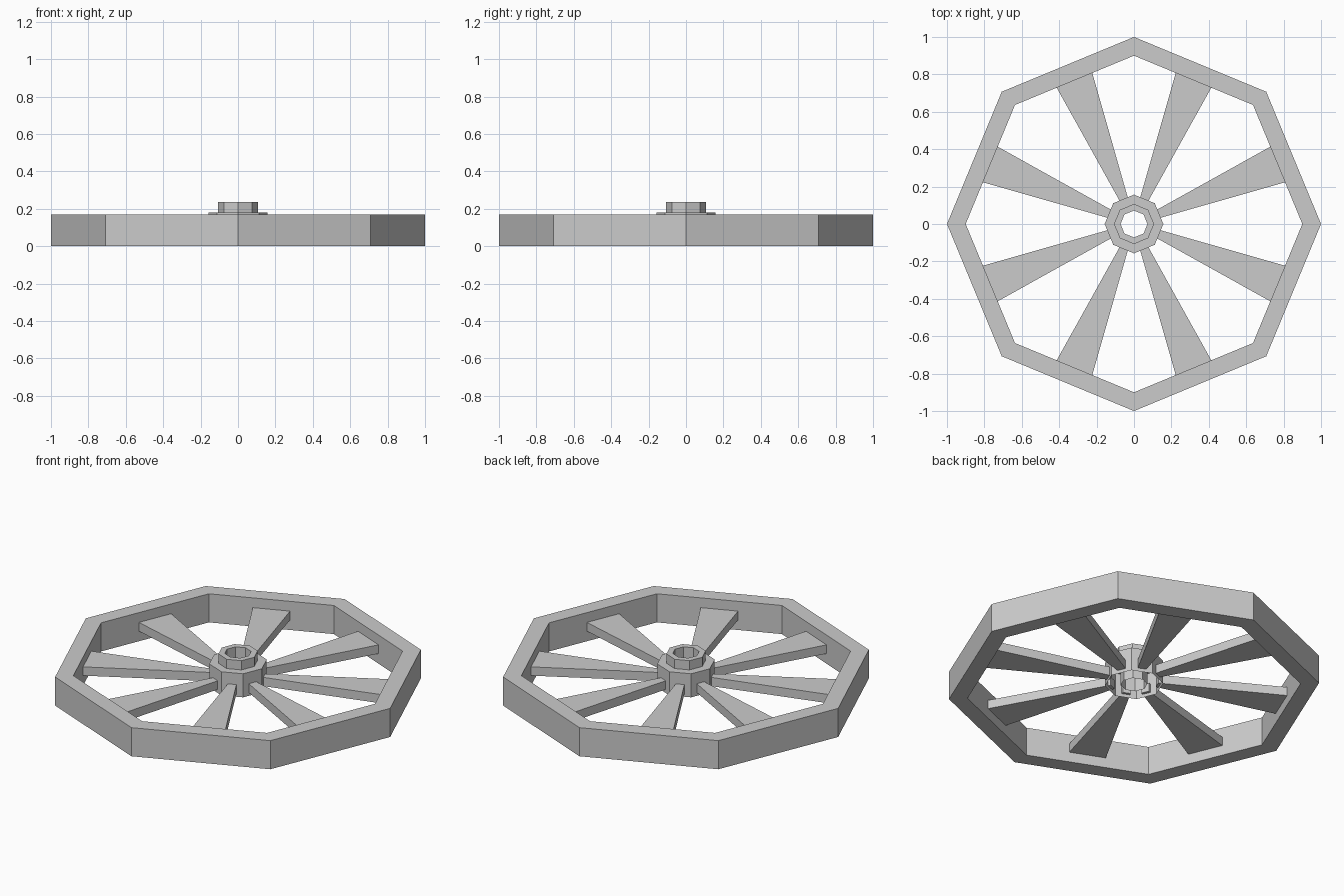
import bpy, bmesh
from math import cos, sin, pi

if "Cube" in bpy.data.objects:
    bpy.data.objects.remove(bpy.data.objects["Cube"])

SIDES = 8


def make_object(name, bm):
    bmesh.ops.recalc_face_normals(bm, faces=bm.faces)
    mesh = bpy.data.meshes.new(name)
    bm.to_mesh(mesh)
    bm.free()
    ob = bpy.data.objects.new(name, mesh)
    bpy.context.collection.objects.link(ob)
    return ob


def lathe(name, profile, closed):
    """Sweep an (r, z) profile around z in eight flat steps."""
    bm = bmesh.new()
    rings = [[bm.verts.new((r * cos(2 * pi * k / SIDES), r * sin(2 * pi * k / SIDES), z))
              for k in range(SIDES)] for r, z in profile]
    pairs = list(zip(rings, rings[1:]))
    if closed:
        pairs.append((rings[-1], rings[0]))
    for a, b in pairs:
        for k in range(SIDES):
            n = (k + 1) % SIDES
            bm.faces.new((a[k], a[n], b[n], b[k]))
    return make_object(name, bm)


def spoke(name, angle):
    """Flat bar that widens from the hub to the rim."""
    r0, r1, w0, w1, z0, z1 = 0.13, 0.832, 0.022, 0.103, 0.06, 0.112
    bm = bmesh.new()
    low = [bm.verts.new((x, y, z0)) for x, y in ((r0, -w0), (r1, -w1), (r1, w1), (r0, w0))]
    face = bm.faces.new(low)
    top = bmesh.ops.extrude_face_region(bm, geom=[face], use_keep_orig=True)
    verts = [g for g in top["geom"] if isinstance(g, bmesh.types.BMVert)]
    bmesh.ops.translate(bm, verts=verts, vec=(0, 0, z1 - z0))
    ob = make_object(name, bm)
    ob.rotation_euler.z = angle


# Outer rim
lathe("rim", [(1.0, 0), (1.0, 0.17), (0.9, 0.17), (0.9, 0)], True)

# Hub: wide collar, raised nut and through bore, open underneath
lathe("hub", [(0.157, 0.04), (0.157, 0.18), (0.107, 0.18), (0.107, 0.235),
              (0.072, 0.235), (0.072, 0.04)], False)

# Spokes meet the middle of each flat rim side
for i in range(SIDES):
    spoke(f"spoke_{i + 1}", (i + 0.5) * 2 * pi / SIDES)
